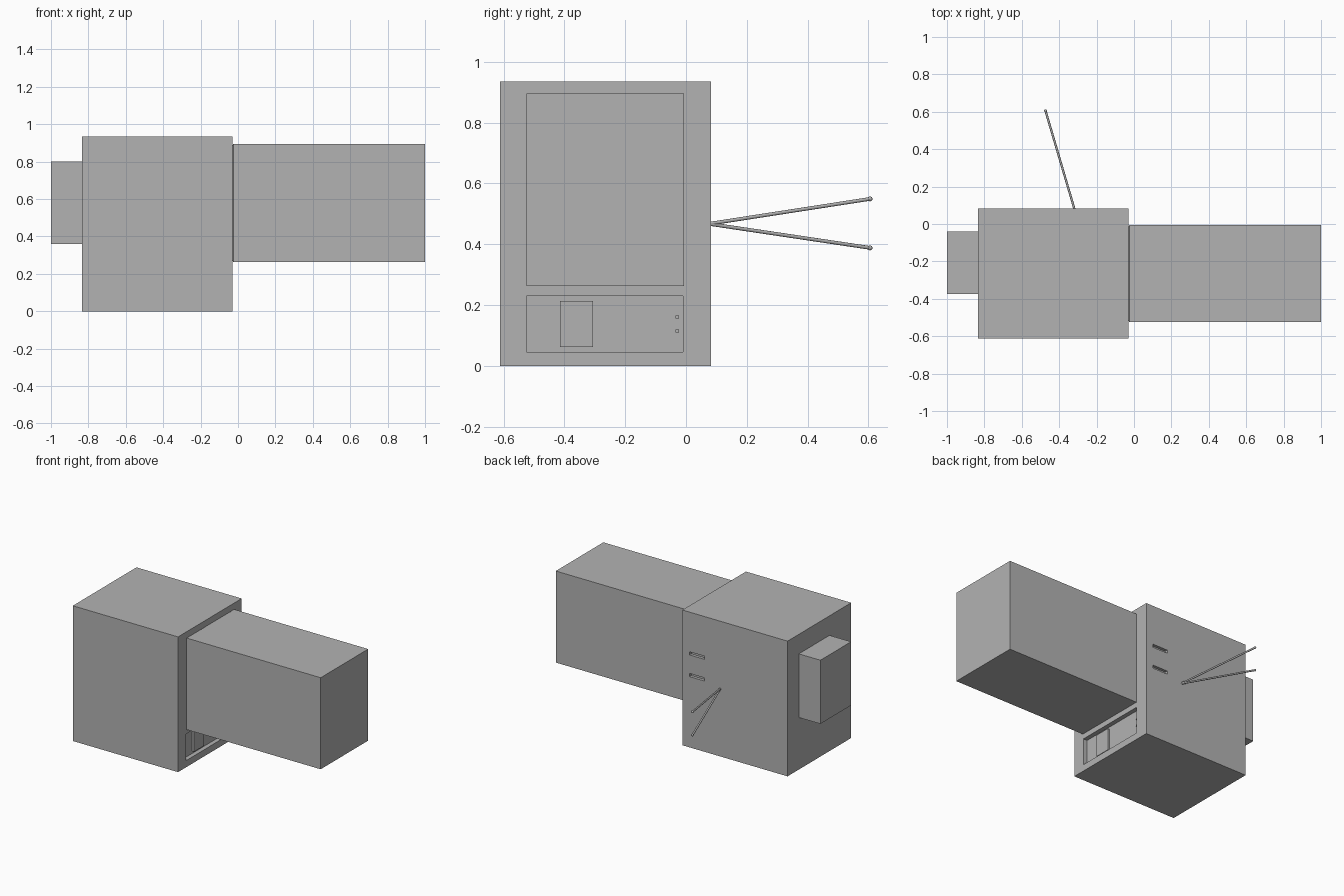
import bpy, bmesh
from mathutils import Vector

if "Cube" in bpy.data.objects:
    bpy.data.objects.remove(bpy.data.objects["Cube"])

grey = bpy.data.materials.new("plain grey")
grey.diffuse_color = (0.45, 0.45, 0.45, 1)
grey.use_nodes = True
grey.node_tree.nodes["Principled BSDF"].inputs["Base Color"].default_value = grey.diffuse_color


def finish(name, bm):
    bmesh.ops.recalc_face_normals(bm, faces=bm.faces)
    mesh = bpy.data.meshes.new(name)
    bm.to_mesh(mesh)
    bm.free()
    mesh.materials.append(grey)
    ob = bpy.data.objects.new(name, mesh)
    bpy.context.collection.objects.link(ob)
    return ob


def box(name, lo, hi):
    lo, hi = Vector(lo), Vector(hi)
    bm = bmesh.new()
    bmesh.ops.create_cube(bm, size=1)
    for v in bm.verts:
        v.co = [(lo[i] + hi[i]) / 2 + v.co[i] * (hi[i] - lo[i]) for i in range(3)]
    return finish(name, bm)


def cut(ob, lo, hi):
    cutter = box("cutter", lo, hi)
    cutter.hide_render = True
    mod = ob.modifiers.new("cut", "BOOLEAN")
    mod.operation = "DIFFERENCE"
    mod.solver = "EXACT"
    mod.object = cutter
    bpy.context.view_layer.objects.active = ob
    bpy.ops.object.modifier_apply(modifier=mod.name)
    bpy.data.objects.remove(cutter)


# Cabinet with a control recess and two rear slots
cabinet = box("cabinet", (-0.835, -0.612, 0), (-0.03, 0.083, 0.935))
cut(cabinet, (-0.06, -0.525, 0.046), (0.0, -0.01, 0.23))
for z in (0.65, 0.50):
    cut(cabinet, (-0.20, 0.063, z - 0.011), (-0.085, 0.12, z + 0.011))

# Rear housing
box("rear_housing", (-1.0, -0.375, 0.36), (-0.834, -0.04, 0.80))

# Long front block, tapered slightly where it meets the cabinet
block = box("front_block", (-0.025, -0.525, 0.262), (1.0, -0.006, 0.895))
bm = bmesh.new()
bm.from_mesh(block.data)
bm.faces.ensure_lookup_table()
back = [f for f in bm.faces if f.normal.x < -0.9]
new = bmesh.ops.extrude_face_region(bm, geom=back)
bmesh.ops.delete(bm, geom=back, context="FACES_ONLY")
for v in [g for g in new["geom"] if isinstance(g, bmesh.types.BMVert)]:
    v.co.x = -0.031
    v.co.y += 0.012 if v.co.y < -0.26 else -0.012
    v.co.z += 0.012 if v.co.z < 0.58 else -0.012
bm.to_mesh(block.data)
bm.free()

# Raised plate and two buttons inside the control recess
box("control_plate", (-0.061, -0.415, 0.062), (-0.045, -0.306, 0.214))
for i, z in enumerate((0.16, 0.115)):
    box(f"button_{i + 1}", (-0.061, -0.035, z - 0.005), (-0.045, -0.023, z + 0.005))

# Pair of antenna rods with rounded tips
start = Vector((-0.317, 0.075, 0.467))
for name, z in (("upper_antenna", 0.549), ("lower_antenna", 0.388)):
    tip = Vector((-0.473, 0.605, z))
    axis = tip - start
    rot = axis.to_track_quat("Z", "Y").to_matrix().to_4x4()
    bm = bmesh.new()
    bmesh.ops.create_cone(bm, cap_ends=True, segments=12, radius1=0.006,
                          radius2=0.006, depth=axis.length)
    bmesh.ops.transform(bm, matrix=rot, verts=bm.verts)
    bmesh.ops.translate(bm, vec=(start + tip) / 2, verts=bm.verts)
    ball = bmesh.ops.create_uvsphere(bm, u_segments=12, v_segments=8, radius=0.008)
    bmesh.ops.translate(bm, vec=tip, verts=ball["verts"])
    ob = finish(name, bm)
    for p in ob.data.polygons:
        p.use_smooth = len(p.vertices) <= 4
